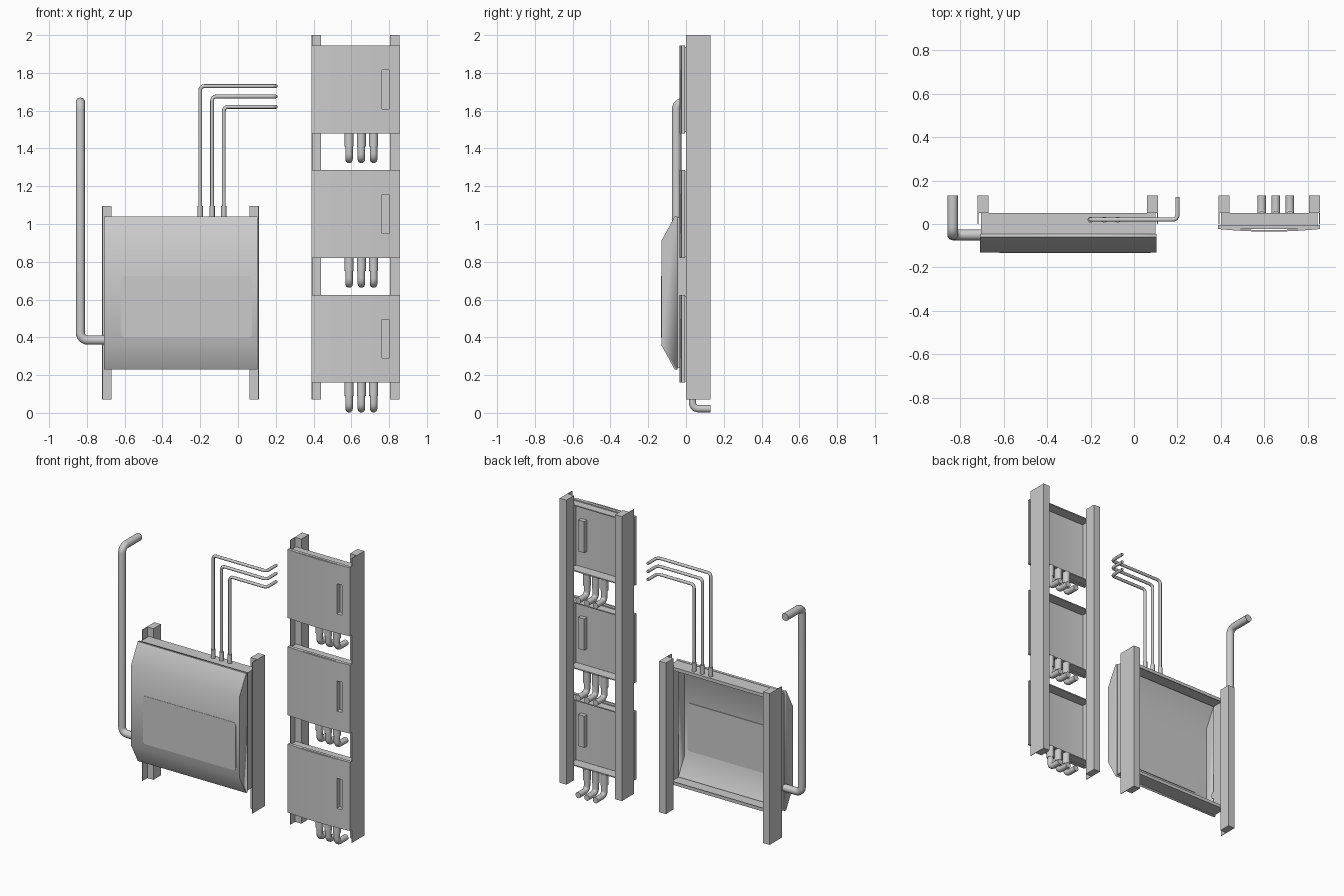
import bpy, bmesh, math
from mathutils import Vector

if "Cube" in bpy.data.objects:
    bpy.data.objects.remove(bpy.data.objects["Cube"])


def mesh_object(name, bm, smooth=False):
    bmesh.ops.recalc_face_normals(bm, faces=bm.faces)
    me = bpy.data.meshes.new(name)
    bm.to_mesh(me)
    bm.free()
    ob = bpy.data.objects.new(name, me)
    bpy.context.collection.objects.link(ob)
    bpy.ops.object.select_all(action='DESELECT')
    bpy.context.view_layer.objects.active = ob
    ob.select_set(True)
    if smooth:
        bpy.ops.object.shade_smooth_by_angle(angle=math.radians(30))
    return ob


def add_box(bm, x0, x1, y0, y1, z0, z1):
    vs = bmesh.ops.create_cube(bm, size=1)['verts']
    for v in vs:
        v.co = Vector(((x0 + x1) / 2 + v.co.x * (x1 - x0),
                       (y0 + y1) / 2 + v.co.y * (y1 - y0),
                       (z0 + z1) / 2 + v.co.z * (z1 - z0)))


def frame(name, x0, x1, y0, y1, z0, z1, t):
    """Four thin walls around an open rectangle."""
    bm = bmesh.new()
    add_box(bm, x0, x1, y0, y1, z0, z0 + t)
    add_box(bm, x0, x1, y0, y1, z1 - t, z1)
    add_box(bm, x0, x0 + t, y0, y1, z0 + t, z1 - t)
    add_box(bm, x1 - t, x1, y0, y1, z0 + t, z1 - t)
    return mesh_object(name, bm)


def extrude_profile(bm, pts, vec):
    f = bm.faces.new([bm.verts.new(p) for p in pts])
    new = bmesh.ops.extrude_face_region(bm, geom=[f], use_keep_orig=True)['geom']
    bmesh.ops.translate(bm, vec=vec,
                        verts=[g for g in new if isinstance(g, bmesh.types.BMVert)])


def pipe(name, pts, r, bend):
    """Round pipe along a path with filleted corners."""
    pts = [Vector(p) for p in pts]
    path = [pts[0]]
    for a, b, c in zip(pts, pts[1:], pts[2:]):
        u, w = (a - b).normalized(), (c - b).normalized()
        centre = b + (u + w) * bend
        for i in range(7):
            t = math.pi / 2 * i / 6
            path.append(centre - w * bend * math.cos(t) - u * bend * math.sin(t))
    path.append(pts[-1])
    cu = bpy.data.curves.new(name, 'CURVE')
    cu.dimensions = '3D'
    cu.bevel_depth = r
    cu.bevel_resolution = 3
    cu.use_fill_caps = True
    sp = cu.splines.new('POLY')
    sp.points.add(len(path) - 1)
    for p, co in zip(sp.points, path):
        p.co = (*co, 1)
    ob = bpy.data.objects.new(name, cu)
    bpy.context.collection.objects.link(ob)
    bpy.ops.object.select_all(action='DESELECT')
    bpy.context.view_layer.objects.active = ob
    ob.select_set(True)
    bpy.ops.object.convert(target='MESH')
    bpy.ops.object.shade_smooth_by_angle(angle=math.radians(40))


def rails(name, x0, x1, z0, z1):
    """Pair of upright posts, each with a thin outer side flange."""
    for side, outer, inner in (("left", x0, x0 + 0.05), ("right", x1, x1 - 0.05)):
        s = 1 if inner > outer else -1
        bm = bmesh.new()
        pts = [(outer, 0), (outer, 0.131), (inner, 0.131), (inner, 0.05),
               (outer + s * 0.004, 0.05), (outer + s * 0.004, 0)]
        extrude_profile(bm, [(x, y, z0) for x, y in pts], (0, 0, z1 - z0))
        mesh_object(f"{name}_{side}_rail", bm)


# Cabinet: sloped hollow front shell, open at the back
rails("cabinet", -0.72, 0.11, 0.07, 1.095)
prof = [(-0.045, 1.04), (-0.06, 1.04), (-0.131, 0.91),
        (-0.131, 0.36), (-0.06, 0.23), (-0.045, 0.23)]
bm = bmesh.new()
ends = [[bm.verts.new((x, y, z)) for y, z in prof] for x in (-0.71, 0.103)]
for i in range(5):
    bm.faces.new((ends[0][i], ends[0][i + 1], ends[1][i + 1], ends[1][i]))
for e in ends:
    bm.faces.new(e)
shell = mesh_object("cabinet_front_shell", bm, True)
# the open shell needs a known thickness direction: keep it inside
mod = shell.modifiers.new("thickness", 'SOLIDIFY')
mod.thickness = 0.006
front = [p for p in shell.data.polygons if abs(p.normal.y) > 0.99][0]
mod.offset = -1 if front.normal.y < 0 else 1
bpy.ops.object.modifier_apply(modifier="thickness")
frame("cabinet_back_frame", -0.705, 0.098, -0.05, 0.05, 0.237, 1.035, 0.008)
frame("cabinet_back_lip", -0.705, 0.098, 0.044, 0.05, 0.237, 1.035, 0.022)

# Rounded access panel in the cabinet front
bm = bmesh.new()
pts = []
for cx, cz, a0 in ((0.055, 0.705, 0), (-0.60, 0.705, 90), (-0.60, 0.42, 180), (0.055, 0.42, 270)):
    for i in range(5):
        a = math.radians(a0 + i * 22.5)
        pts.append((cx + 0.02 * math.cos(a), -0.133, cz + 0.02 * math.sin(a)))
extrude_profile(bm, pts, (0, 0.011, 0))
mesh_object("cabinet_access_panel", bm)

# Large side pipe
pipe("side_pipe", [(-0.70, -0.05, 0.385), (-0.835, -0.05, 0.385),
                   (-0.835, -0.05, 1.645), (-0.835, 0.131, 1.645)], 0.025, 0.04)

# Three thin conduits rising from the cabinet
for i, (x, z) in enumerate(((-0.20, 1.73), (-0.137, 1.675), (-0.075, 1.62))):
    pipe(f"conduit_{i + 1}", [(x, 0.02, 1.03), (x, 0.02, z), (0.20, 0.02, z),
                              (0.20, 0.125, z)], 0.01, 0.022)
    pipe(f"conduit_sleeve_{i + 1}", [(x, 0.02, 1.03), (x, 0.02, 1.095)], 0.014, 0.01)

# Tower with three identical units
rails("tower", 0.39, 0.856, 0.07, 2.0)
X0, X1, H = 0.388, 0.857, 0.465
for n, z in enumerate((0.16, 0.82, 1.48)):
    k = n + 1
    # slightly bowed front plate
    bm = bmesh.new()
    fr, bk = [], []
    for i in range(13):
        u = i / 12
        y = -0.023 - 0.012 * (1 - (2 * u - 1) ** 2)
        x = X0 + (X1 - X0) * u
        fr.append((x, y, z))
        bk.append((x, y + 0.007, z))
    extrude_profile(bm, fr + bk[::-1], (0, 0, H))
    plate = mesh_object(f"unit_{k}_front_plate", bm, True)
    # handle opening
    bm = bmesh.new()
    add_box(bm, 0.763, 0.80, -0.1, 0.1, z + 0.13, z + 0.335)
    cutter = mesh_object("slot_cutter", bm)
    cutter.hide_render = True
    bpy.context.view_layer.objects.active = plate
    mod = plate.modifiers.new("slot", 'BOOLEAN')
    mod.operation = 'DIFFERENCE'
    mod.solver = 'EXACT'
    mod.object = cutter
    bpy.ops.object.modifier_apply(modifier="slot")
    bpy.data.objects.remove(cutter)
    # handle recess behind the opening
    frame(f"unit_{k}_handle_recess", 0.759, 0.804, -0.024, 0.006, z + 0.126, z + 0.339, 0.004)
    bm = bmesh.new()
    add_box(bm, 0.759, 0.804, 0.003, 0.007, z + 0.126, z + 0.339)
    mesh_object(f"unit_{k}_recess_back", bm)
    # plate lip and rear housing walls
    frame(f"unit_{k}_plate_lip", X0, X1, -0.023, -0.004, z, z + H, 0.007)
    frame(f"unit_{k}_housing", 0.40, 0.845, -0.02, 0.05, z + 0.007, z + H - 0.007, 0.007)
    # three bent outlet pipes
    for j, x in enumerate((0.588, 0.653, 0.718)):
        pipe(f"unit_{k}_outlet_{j + 1}", [(x, 0.035, z + 0.01), (x, 0.035, z - 0.138),
                                          (x, 0.131, z - 0.138)], 0.02, 0.03)
        pipe(f"unit_{k}_outlet_sleeve_{j + 1}", [(x, 0.035, z + 0.01), (x, 0.035, z - 0.07)],
             0.024, 0.01)
